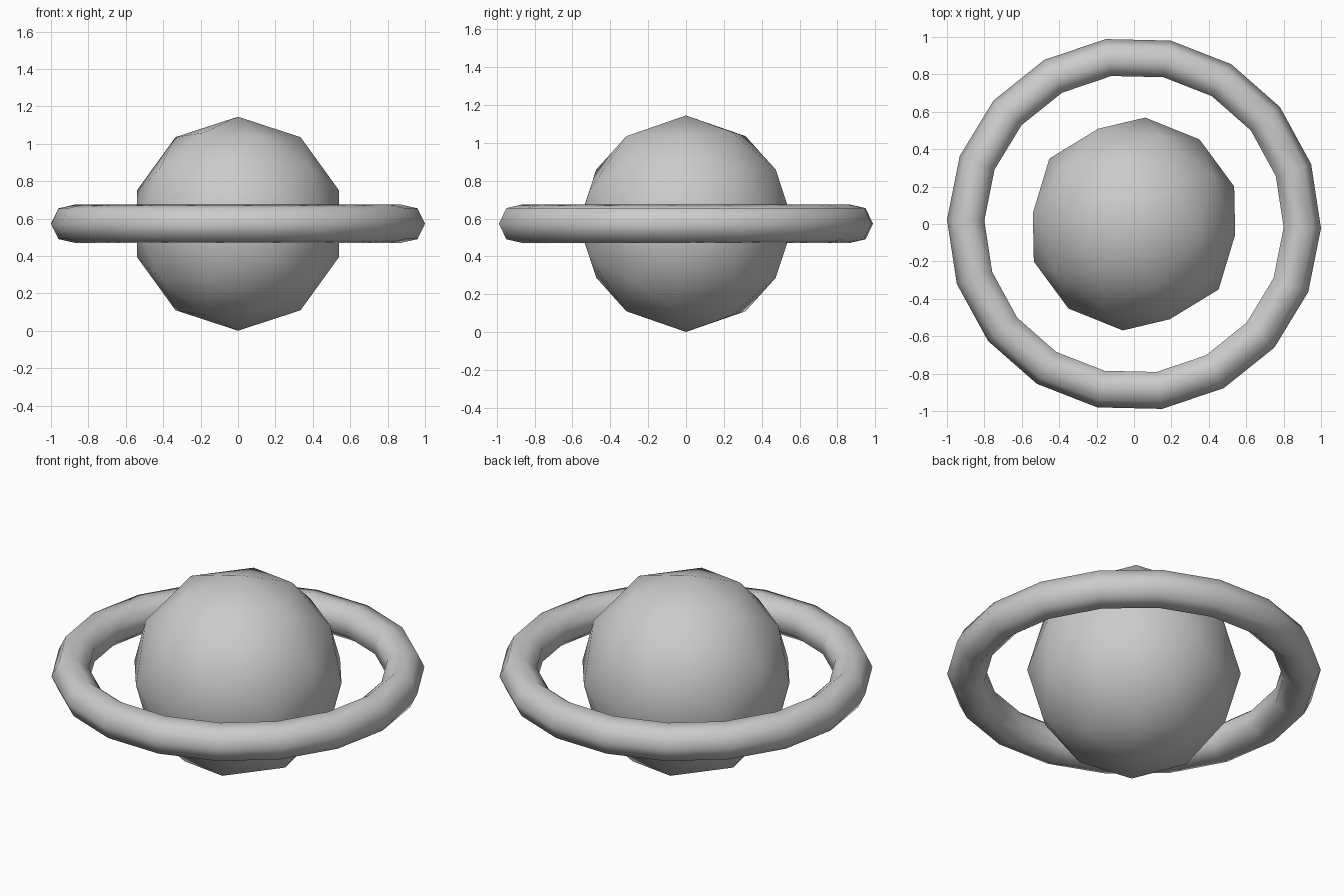
import bpy, bmesh
from math import radians, cos, sin, tau
from mathutils import Matrix

if "Cube" in bpy.data.objects:
    bpy.data.objects.remove(bpy.data.objects["Cube"])

CENTRE_Z = 0.573


def add_object(name, bm):
    bmesh.ops.recalc_face_normals(bm, faces=bm.faces)
    for f in bm.faces:
        f.smooth = True
    mesh = bpy.data.meshes.new(name)
    bm.to_mesh(mesh)
    bm.free()
    ob = bpy.data.objects.new(name, mesh)
    ob.location.z = CENTRE_Z
    bpy.context.collection.objects.link(ob)
    return ob


# Planet: low-poly icosphere lying with its pole along y, slightly turned
bm = bmesh.new()
turn = Matrix.Rotation(radians(-6), 4, 'Z') @ Matrix.Rotation(radians(-90), 4, 'X')
bmesh.ops.create_icosphere(bm, subdivisions=2, radius=0.572, matrix=turn)
add_object("planet_globe", bm)

# Ring: 18-sided torus with a 7-sided cross-section
MAJOR, MINOR, SEGS, SIDES = 0.895, 0.105, 18, 7
bm = bmesh.new()
section = [bm.verts.new((MAJOR + MINOR * cos(tau * i / SIDES), 0,
                         MINOR * sin(tau * i / SIDES))) for i in range(SIDES)]
edges = [bm.edges.new((section[i], section[(i + 1) % SIDES])) for i in range(SIDES)]
bmesh.ops.spin(bm, geom=section + edges, cent=(0, 0, 0), axis=(0, 0, 1),
               angle=tau, steps=SEGS, use_merge=True)
bmesh.ops.remove_doubles(bm, verts=bm.verts, dist=0.0001)
ring = add_object("planet_ring", bm)
ring.rotation_euler.z = radians(-1.3)
